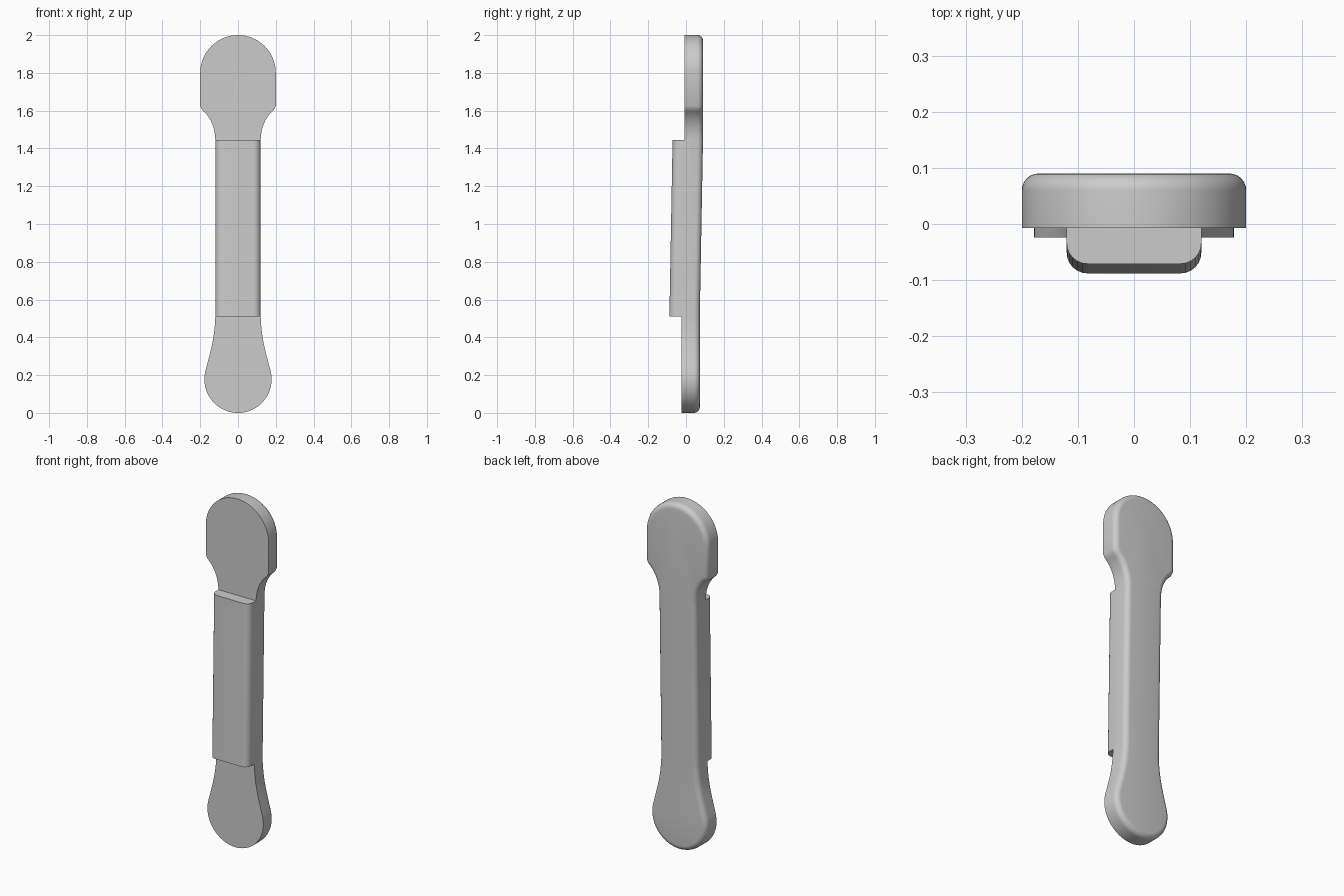
import bpy
import bmesh
from math import cos, sin, radians
from mathutils import Vector
from mathutils.geometry import interpolate_bezier

cube = bpy.data.objects.get("Cube")
if cube:
    bpy.data.objects.remove(cube, do_unlink=True)

GRIP_LOW, GRIP_HIGH = 0.51, 1.445
DROP = 0.017  # forward offset of the lower end


def arc(radius, z, start, end, steps):
    angles = [radians(start + (end - start) * i / steps) for i in range(steps + 1)]
    return [(radius * cos(a), z + radius * sin(a)) for a in angles]


def curve(points, steps):
    vecs = [Vector((x, z, 0)) for x, z in points]
    return [(p.x, p.y) for p in interpolate_bezier(*vecs, steps)]


def extrude_outline(bm, outline, direction):
    face = bm.faces.new([bm.verts.new(p) for p in outline])
    result = bmesh.ops.extrude_face_region(bm, geom=[face])
    moved = [g for g in result["geom"] if isinstance(g, bmesh.types.BMVert)]
    bmesh.ops.translate(bm, verts=moved, vec=direction)
    bmesh.ops.recalc_face_normals(bm, faces=bm.faces)


def round_edges(bm, edges, radius):
    bmesh.ops.bevel(bm, geom=edges, offset=radius, segments=6,
                    profile=0.5, affect='EDGES', clamp_overlap=True)


def finish(name, bm):
    # Lean the grip section, leaving both ends upright
    for v in bm.verts:
        t = (GRIP_HIGH - v.co.z) / (GRIP_HIGH - GRIP_LOW)
        v.co.y -= DROP * min(max(t, 0), 1)
    mesh = bpy.data.meshes.new(name)
    bm.to_mesh(mesh)
    bm.free()
    obj = bpy.data.objects.new(name, mesh)
    bpy.context.collection.objects.link(obj)
    bpy.ops.object.select_all(action='DESELECT')
    obj.select_set(True)
    bpy.context.view_layer.objects.active = obj
    bpy.ops.object.shade_smooth_by_angle(angle=radians(30))
    return obj


# Body: half outline from top to bottom, then mirrored
half = arc(0.2, 1.8, 90, 0, 20)
half += [(0.2, 1.625)]
half += curve([(0.19, 1.605), (0.15, 1.57), (0.122, 1.52), (0.12, GRIP_HIGH)], 10)
half += curve([(0.12, GRIP_LOW), (0.125, 0.4), (0.137, 0.355), (0.172, 0.225)], 12)
half += arc(0.178, 0.178, 15, -90, 22)[1:]
mirrored = [(-x, z) for x, z in reversed(half[1:-1])]

FRONT, BACK = -0.007, 0.09
bm = bmesh.new()
extrude_outline(bm, [(x, FRONT, z) for x, z in half + mirrored], (0, BACK - FRONT, 0))
rim = [e for e in bm.edges if all(v.co.y > BACK - 0.001 for v in e.verts)]
round_edges(bm, rim, 0.03)
for z in (GRIP_LOW, GRIP_HIGH):
    bmesh.ops.bisect_plane(bm, geom=bm.verts[:] + bm.edges[:] + bm.faces[:],
                           dist=0.0001, plane_co=(0, 0, z), plane_no=(0, 0, 1))
finish("body", bm)

# Raised grip pad on the front, with rounded long edges
PAD_FRONT = -0.071
section = [(-0.12, PAD_FRONT), (0.12, PAD_FRONT), (0.12, 0.02), (-0.12, 0.02)]
bm = bmesh.new()
extrude_outline(bm, [(x, y, GRIP_LOW) for x, y in section], (0, 0, GRIP_HIGH - GRIP_LOW))
long_edges = [e for e in bm.edges
              if all(v.co.y < PAD_FRONT + 0.001 for v in e.verts)
              and abs(e.verts[0].co.z - e.verts[1].co.z) > 0.5]
round_edges(bm, long_edges, 0.037)
finish("grip_pad", bm)
